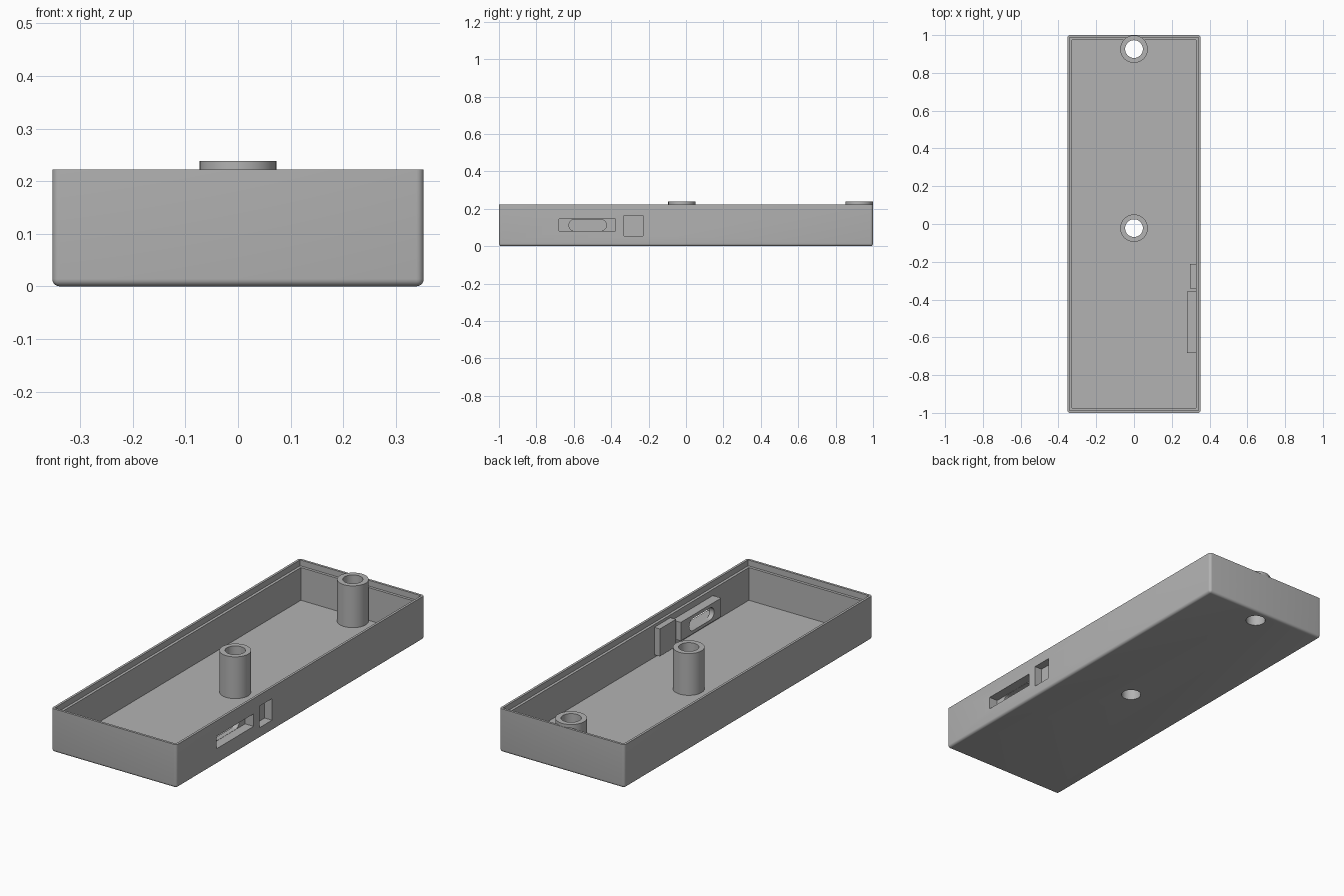
import bpy, bmesh
from mathutils import Matrix, Vector

default = bpy.data.objects.get("Cube")
if default:
    bpy.data.objects.remove(default, do_unlink=True)

grey = bpy.data.materials.new("plain grey")
grey.use_nodes = True
grey.diffuse_color = (0.45, 0.45, 0.45, 1)
grey.node_tree.nodes["Principled BSDF"].inputs["Base Color"].default_value = grey.diffuse_color

HALF_X, HALF_Y, HEIGHT = 0.353, 1.0, 0.222
WALL, FLOOR = 0.026, 0.025


def finish(name, bm):
    mesh = bpy.data.meshes.new(name)
    bm.to_mesh(mesh)
    bm.free()
    mesh.materials.append(grey)
    obj = bpy.data.objects.new(name, mesh)
    bpy.context.collection.objects.link(obj)
    return obj


def box_bmesh(low, high):
    low, high = Vector(low), Vector(high)
    bm = bmesh.new()
    bmesh.ops.create_cube(bm, size=1,
                          matrix=Matrix.Translation((low + high) / 2) @ Matrix.Diagonal((*(high - low), 1)))
    return bm


def box(name, low, high):
    return finish(name, box_bmesh(low, high))


def cylinder(name, x, y, radius, bottom, top):
    bm = bmesh.new()
    bmesh.ops.create_cone(bm, cap_ends=True, segments=48, radius1=radius, radius2=radius,
                          depth=top - bottom, matrix=Matrix.Translation((x, y, (bottom + top) / 2)))
    return finish(name, bm)


def cut(obj, cutters):
    """Subtract each cutter and bake the result."""
    bpy.context.view_layer.objects.active = obj
    for cutter in cutters:
        mod = obj.modifiers.new("cut", "BOOLEAN")
        mod.operation, mod.solver, mod.object = "DIFFERENCE", "EXACT", cutter
        bpy.ops.object.modifier_apply(modifier=mod.name)


# Tray body with rounded upright and bottom edges, sharp at the rim
bm = box_bmesh((-HALF_X, -HALF_Y, 0), (HALF_X, HALF_Y, HEIGHT))
rounded = [e for e in bm.edges if any(v.co.z < 0.01 for v in e.verts)]
bmesh.ops.bevel(bm, geom=rounded, offset=0.014, segments=5, profile=0.5, affect="EDGES")
tray = finish("tray", bm)

# Inner cavity and the stepped lip around the rim
cavity = box("cavity_cutter", (WALL - HALF_X, WALL - HALF_Y, FLOOR),
             (HALF_X - WALL, HALF_Y - WALL, 0.4))
lip = box("lip_cutter", (0.012 - HALF_X, 0.012 - HALF_Y, HEIGHT - 0.03),
          (HALF_X - 0.012, HALF_Y - 0.012, 0.4))

# Openings in the left wall
switch_recess = box("switch_recess_cutter", (0.305, -0.678, 0.08), (0.4, -0.378, 0.144))
port_recess = box("port_recess_cutter", (0.312, -0.332, 0.055), (0.4, -0.23, 0.165))

# Round-ended slot through the switch housing
bm = box_bmesh((0.25, -0.626, 0.081), (0.4, -0.426, 0.143))
ends = [e for e in bm.edges if abs(e.verts[0].co.x - e.verts[1].co.x) > 0.1]
bmesh.ops.bevel(bm, geom=ends, offset=0.0305, segments=8, profile=0.5, affect="EDGES")
slot = finish("slot_cutter", bm)

# Screw posts
post_places = {"middle": -0.022, "back": 0.926}
holes = [cylinder(side + "_hole_cutter", 0, y, 0.047, -0.1, 0.4) for side, y in post_places.items()]
posts = [cylinder(side + "_screw_post", 0, y, 0.073, 0.012, 0.238) for side, y in post_places.items()]

# Housings standing on the inside of the left wall
switch_housing = box("switch_housing", (0.28, -0.684, 0.065), (0.335, -0.358, 0.16))
port_housing = box("port_housing", (0.296, -0.342, 0.038), (0.335, -0.212, 0.178))

cut(tray, [cavity, lip, switch_recess, port_recess] + holes)
for post, hole in zip(posts, holes):
    cut(post, [hole])
cut(switch_housing, [switch_recess, slot])
cut(port_housing, [port_recess])

for cutter in [cavity, lip, switch_recess, port_recess, slot] + holes:
    bpy.data.objects.remove(cutter, do_unlink=True)

# Smooth the curves, keep the corners sharp
bpy.ops.object.select_all(action="DESELECT")
for obj in [tray, switch_housing, port_housing] + posts:
    obj.select_set(True)
bpy.context.view_layer.objects.active = tray
bpy.ops.object.shade_smooth_by_angle()
